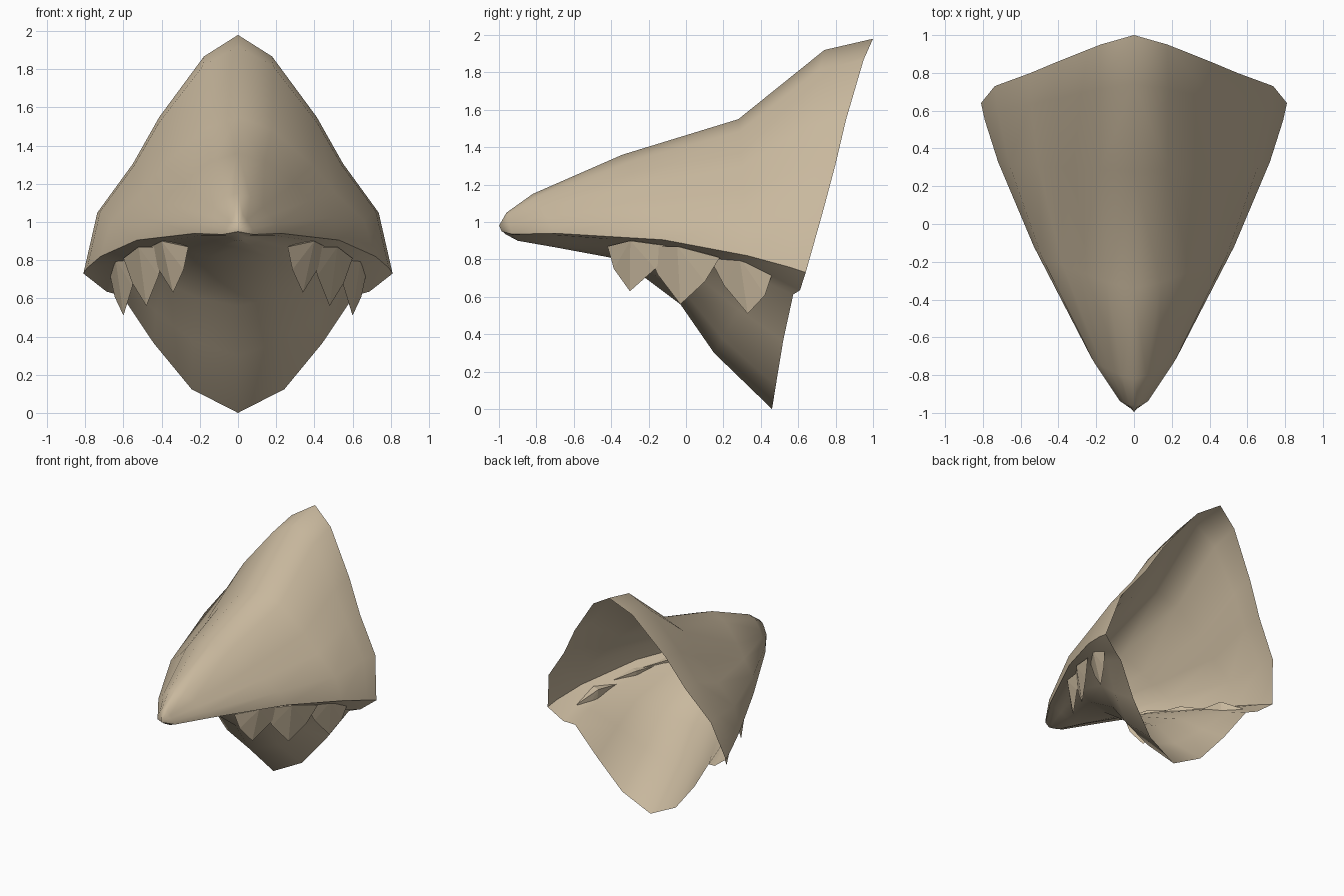
import bpy, bmesh
from mathutils import Vector

if "Cube" in bpy.data.objects:
    bpy.data.objects.remove(bpy.data.objects["Cube"])

tan = bpy.data.materials.new("tan")
tan.diffuse_color = (0.58, 0.48, 0.34, 1)
tan.use_nodes = True
tan.node_tree.nodes["Principled BSDF"].inputs["Base Color"].default_value = tan.diffuse_color


def make_object(name, bm):
    bmesh.ops.remove_doubles(bm, verts=bm.verts, dist=0.0005)
    me = bpy.data.meshes.new(name)
    bm.to_mesh(me)
    bm.free()
    me.materials.append(tan)
    ob = bpy.data.objects.new(name, me)
    bpy.context.collection.objects.link(ob)
    mod = ob.modifiers.new("mirror", 'MIRROR')
    mod.use_clip = True
    return ob


def smooth(ob, angle):
    bpy.ops.object.select_all(action='DESELECT')
    ob.select_set(True)
    bpy.context.view_layer.objects.active = ob
    bpy.ops.object.shade_smooth_by_angle(angle=angle)


def half_shell(name, edge, centre, section, flip, fullness):
    """Loft cross-sections from the side edge to the centre line;
    fullness rounds out the sections towards the nose."""
    bm = bmesh.new()
    rows = []
    for r, ((ex, ey, ez), (cy, cz)) in enumerate(zip(edge, centre)):
        k = 1 - fullness * (1 - r / (len(edge) - 1))
        rows.append([bm.verts.new((ex * u ** k, ey + (cy - ey) * w, ez + (cz - ez) * v))
                     for u, w, v in section])
    for a, b in zip(rows, rows[1:]):
        for i in range(len(section) - 1):
            q = [a[i], b[i], b[i + 1], a[i + 1]]
            bm.faces.new(q[::-1] if flip else q)
    smooth(make_object(name, bm), 1.0)


# mouth edge shared by the hood and the palate, from nose to back corner
edge = [(0, -0.985, 0.95), (0.08, -0.93, 0.935), (0.23, -0.70, 0.94),
        (0.53, -0.12, 0.905), (0.72, 0.33, 0.82), (0.79, 0.55, 0.76),
        (0.81, 0.64, 0.73)]

# pointed upper hood, open at the back
ridge = [(-1.0, 0.98), (-0.96, 1.05), (-0.82, 1.15), (-0.34, 1.36),
         (0.28, 1.55), (0.74, 1.92), (1.0, 1.98)]
hood_section = [(1, 0, 0), (0.91, 0.25, 0.255), (0.68, 0.44, 0.46),
                (0.51, 0.60, 0.655), (0.22, 0.86, 0.91), (0, 1, 1)]
half_shell("hood", edge, ridge, hood_section, False, 0.25)

# palate running back and down into the scooped lower jaw
keel = [(-0.965, 0.935), (-0.90, 0.90), (-0.70, 0.865), (-0.35, 0.80),
        (-0.03, 0.56), (0.15, 0.30), (0.46, 0.0)]
jaw_section = [(1, 0, 0), (0.85, 0.17, 0.13), (0.75, 0.37, 0.16),
               (0.545, 0.67, 0.50), (0.30, 0.89, 0.83), (0, 1, 1)]
half_shell("palate_and_jaw", edge, keel, jaw_section, True, 0.0)

# three overlapping leaf-shaped fangs per side: front base, top, back base, tip
fangs = [((0.26, -0.42, 0.87), (0.37, -0.28, 0.90), (0.46, -0.08, 0.87), (0.34, -0.30, 0.63)),
         ((0.38, -0.22, 0.87), (0.49, -0.03, 0.87), (0.60, 0.18, 0.81), (0.48, -0.03, 0.56)),
         ((0.53, 0.13, 0.80), (0.61, 0.30, 0.81), (0.67, 0.46, 0.72), (0.60, 0.33, 0.51))]
bm = bmesh.new()
for front, top, back, tip in fangs:
    a, t, b, p = (Vector(c) for c in (front, top, back, tip))
    along = (b - a).normalized() * 0.03
    side = (b - a).cross(Vector((0, 0, 1))).normalized() * 0.035
    va, vb, vp, vo, vi, sa, sb = (bm.verts.new(c) for c in (
        a, b, p, t + side, t - side, (a + p) / 2 - along, (b + p) / 2 + along))
    for f in ((va, sa, vo), (sa, vp, vo), (vo, vp, sb), (vo, sb, vb),
              (vi, sa, va), (vi, vp, sa), (vi, sb, vp), (vi, vb, sb),
              (va, vo, vi), (vo, vb, vi)):
        bm.faces.new(f)
bmesh.ops.recalc_face_normals(bm, faces=bm.faces)
make_object("fangs", bm)
